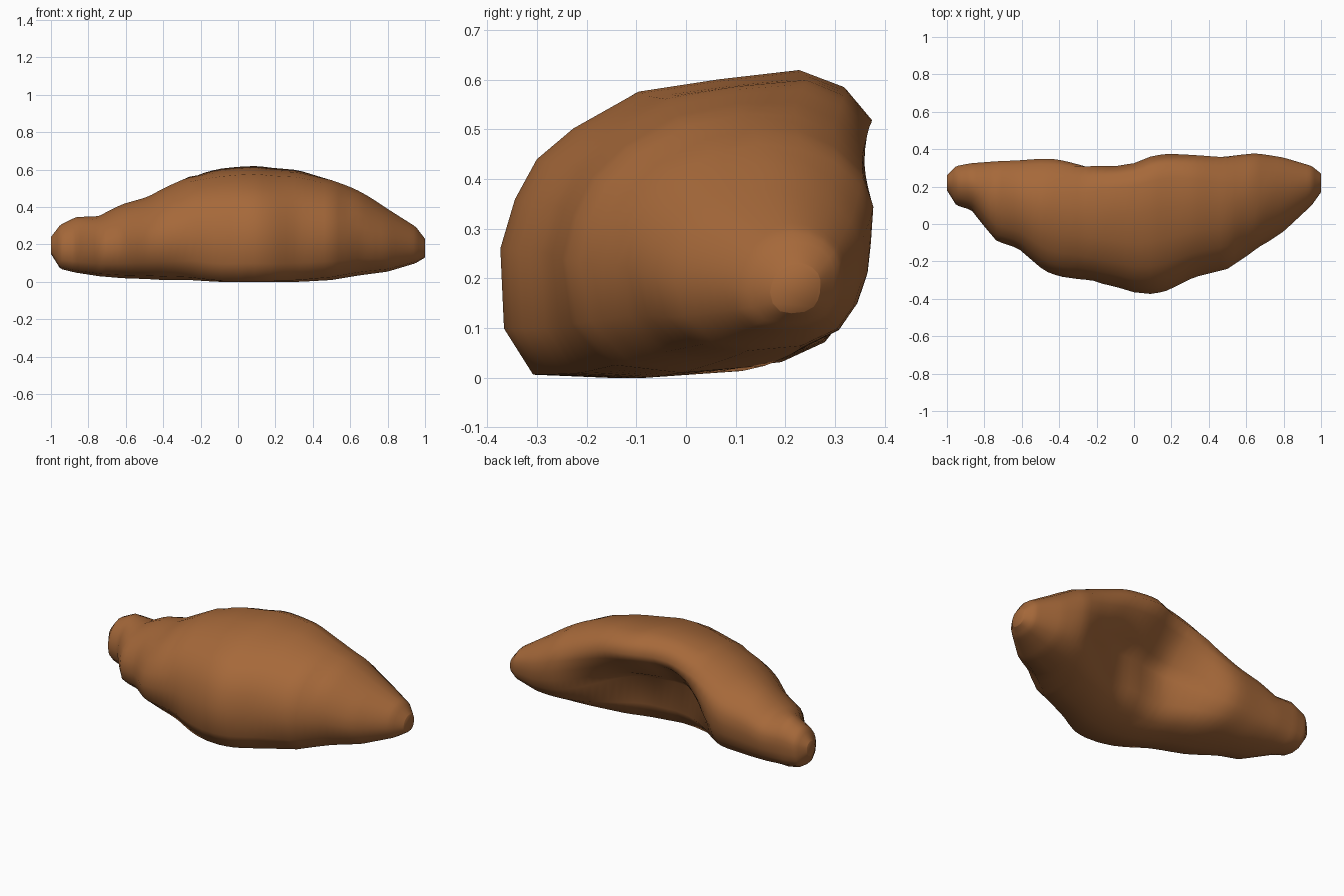
import bpy
import bmesh
import math
from mathutils import Vector

old_cube = bpy.data.objects.get("Cube")
if old_cube:
    bpy.data.objects.remove(old_cube, do_unlink=True)

# Baked crust colour
crust = bpy.data.materials.new("golden_brown_crust")
crust.use_nodes = True
colour = (.38, .14, .042, 1)
crust.diffuse_color = colour
crust.node_tree.nodes["Principled BSDF"].inputs["Base Color"].default_value = colour

# Stations along the roll: x, front y, back y, bottom z, top z
STATIONS = [
    (-1, .18, .26, .15, .24),
    (-.95, .1, .31, .07, .305),
    (-.87, .075, .325, .05, .345),
    (-.74, -.09, .335, .03, .355),
    (-.62, -.13, .34, .02, .415),
    (-.48, -.25, .35, .015, .455),
    (-.4, -.28, .345, .01, .5),
    (-.26, -.3, .325, .01, .57),
    (-.1, -.335, .31, 0, .605),
    (0, -.365, .325, 0, .615),
    (.1, -.375, .365, 0, .62),
    (.18, -.355, .375, 0, .61),
    (.32, -.285, .375, 0, .6),
    (.5, -.24, .375, .01, .55),
    (.65, -.14, .38, .035, .49),
    (.8, -.04, .355, .055, .39),
    (.95, .1, .31, .1, .295),
    (1, .17, .27, .13, .23),
]

# Unit sections, anticlockwise from the bottom front: the arched middle
# hangs over a hollow at the back, the horns are plain rounded tubes
MIDDLE = [
    (.09, .01), (.01, .16), (0, .42), (.04, .58), (.1, .71), (.2, .81),
    (.38, .93), (.6, .97), (.82, 1), (.93, .95), (1, .85), (.94, .75),
    (.85, .65), (.76, .55), (.66, .47), (.66, .18), (.58, .02), (.3, 0),
]
HORN = [
    (.2, .04), (.05, .2), (0, .42), (.03, .58), (.09, .72), (.2, .85),
    (.36, .95), (.54, 1), (.7, .98), (.84, .91), (.95, .8), (1, .67),
    (1, .53), (.99, .4), (.95, .26), (.87, .13), (.69, .03), (.42, 0),
]
SEAMS = (-.8, -.27, .62)      # edges of the rolled layers
RINGS = 72


def station(x):
    """Interpolate the outline at x."""
    for a, b in zip(STATIONS, STATIONS[1:]):
        if x <= b[0]:
            t = (x - a[0]) / (b[0] - a[0])
            return [p + (q - p) * t for p, q in zip(a[1:], b[1:])]
    return STATIONS[-1][1:]


def hollow(x):
    """Overhang from 0 to 1: abrupt on the right, fading slowly to the left."""
    t = max(0, min(1, (x + .45) / .4, (.75 - x) / .6))
    return t * t * (3 - 2 * t)


def ring(bm, x):
    front, back, low, high = station(x)
    k = hollow(x)
    centre = Vector((x, (front + back) / 2, (low + high) / 2))
    verts = []
    for i, (m, h) in enumerate(zip(MIDDLE, HORN)):
        u = h[0] + (m[0] - h[0]) * k
        v = h[1] + (m[1] - h[1]) * k
        p = Vector((x, front + u * (back - front), low + v * (high - low)))
        # Shallow seams slant round the front and top
        shrink = 1
        if 0 < i < 9:
            for seam in SEAMS:
                d = (x - seam - .05 * math.sin(i)) / .035
                shrink -= .02 * math.exp(-d * d)
        # Crumpled dough inside the hollow
        if 11 < i < 16:
            p.y += .015 * k * math.sin(9 * x + i)
        p = centre + (p - centre) * shrink
        p.x = x
        verts.append(bm.verts.new(p))
    return verts


# Curved pastry roll
bm = bmesh.new()
rings = [ring(bm, -math.cos(math.pi * i / RINGS)) for i in range(RINGS + 1)]
for a, b in zip(rings, rings[1:]):
    for i in range(len(a)):
        j = (i + 1) % len(a)
        bm.faces.new((a[i], a[j], b[j], b[i]))
bm.faces.new(rings[0])
bm.faces.new(rings[-1])
bmesh.ops.recalc_face_normals(bm, faces=bm.faces)
mesh = bpy.data.meshes.new("pastry_roll")
bm.to_mesh(mesh)
bm.free()
mesh.materials.append(crust)
roll = bpy.data.objects.new("pastry_roll", mesh)
bpy.context.collection.objects.link(roll)

bpy.ops.object.select_all(action="DESELECT")
roll.select_set(True)
bpy.context.view_layer.objects.active = roll
bpy.ops.object.shade_smooth_by_angle(angle=math.radians(75))
